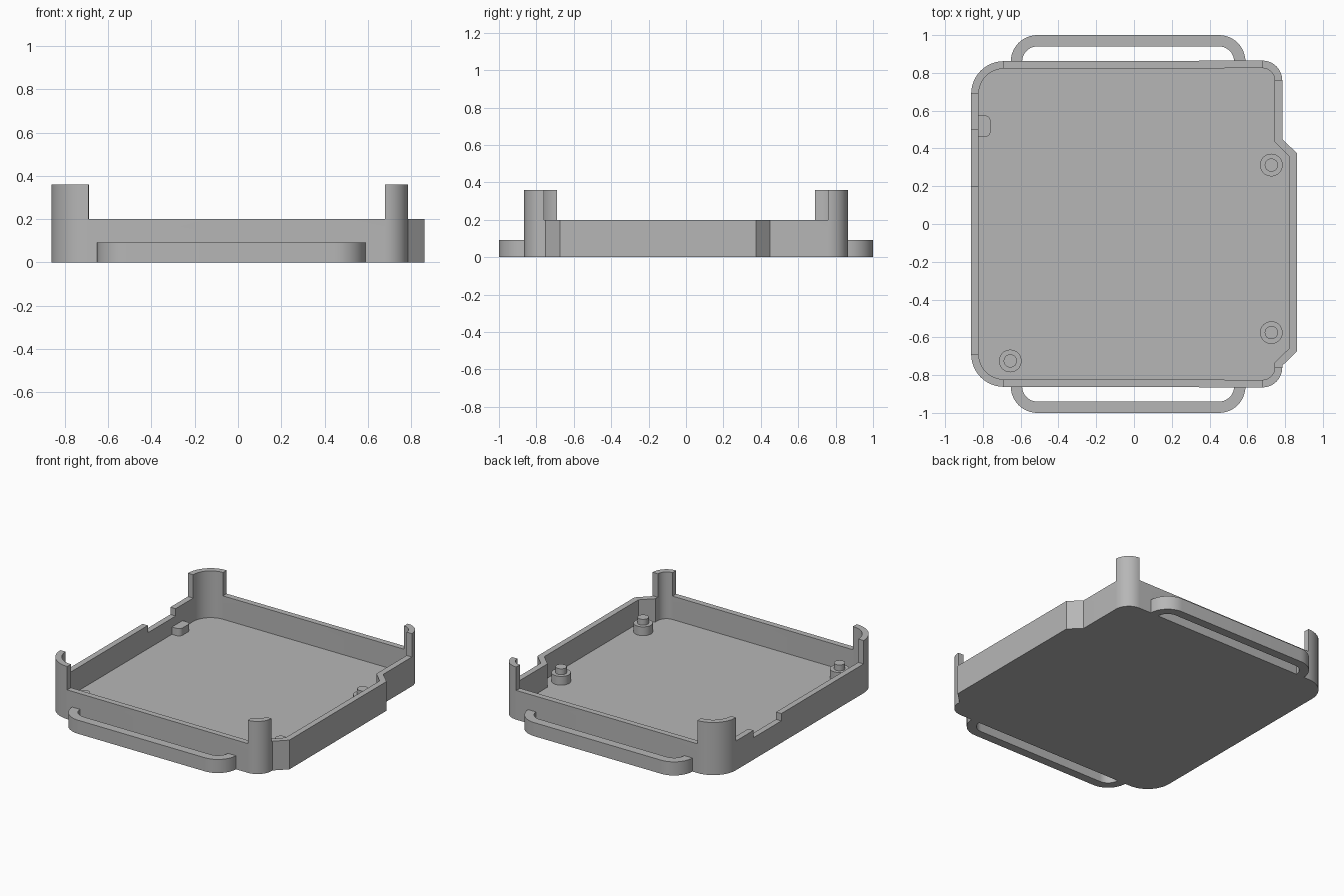
import bpy, bmesh
from math import sin, cos, radians, tau
from mathutils import Vector

cube = bpy.data.objects.get("Cube")
if cube:
    bpy.data.objects.remove(cube, do_unlink=True)

grey = bpy.data.materials.new("plain grey")
grey.use_nodes = True
GREY = (0.47, 0.47, 0.47, 1)
grey.diffuse_color = GREY
grey.node_tree.nodes["Principled BSDF"].inputs["Base Color"].default_value = GREY

WALL, FLOOR, RIM, POST, NOTCH = 0.04, 0.04, 0.2, 0.36, 0.15


def finish(name, bm):
    bmesh.ops.remove_doubles(bm, verts=bm.verts, dist=0.0001)
    bmesh.ops.recalc_face_normals(bm, faces=bm.faces)
    mesh = bpy.data.meshes.new(name)
    bm.to_mesh(mesh)
    bm.free()
    mesh.materials.append(grey)
    obj = bpy.data.objects.new(name, mesh)
    bpy.context.collection.objects.link(obj)
    bpy.ops.object.select_all(action='DESELECT')
    obj.select_set(True)
    bpy.context.view_layer.objects.active = obj
    bpy.ops.object.shade_smooth_by_angle(angle=radians(30))
    return obj


def arc(cx, cy, r, start, end, steps=12):
    return [Vector((cx + r * cos(radians(start + (end - start) * i / steps)),
                    cy + r * sin(radians(start + (end - start) * i / steps))))
            for i in range(steps + 1)]


def inset(points, d):
    """Mitred inward offset of a counter-clockwise outline."""
    result = []
    for i, p in enumerate(points):
        a = (p - points[i - 1]).normalized()
        b = (points[(i + 1) % len(points)] - p).normalized()
        na, nb = Vector((-a.y, a.x)), Vector((-b.y, b.x))
        result.append(p + (na + nb) * d / (1 + na.dot(nb)))
    return result


def face(bm, *coords):
    bm.faces.new([bm.verts.new(c) for c in coords])


def extrude(name, points, z0, z1):
    bm = bmesh.new()
    base = bm.faces.new([bm.verts.new((p.x, p.y, z0)) for p in points])
    top = bmesh.ops.extrude_face_region(bm, geom=[base], use_keep_orig=True)
    verts = [g for g in top["geom"] if isinstance(g, bmesh.types.BMVert)]
    bmesh.ops.translate(bm, verts=verts, vec=(0, 0, z1 - z0))
    return finish(name, bm)


# Tray outline: large left corners, small right corners, bulge on the right
outline = (arc(0.68, 0.76, 0.105, 0, 90) + arc(-0.69, 0.69, 0.172, 90, 180)
           + [Vector((-0.862, 0.5)), Vector((-0.862, 0.2))]
           + arc(-0.69, -0.69, 0.172, 180, 270) + arc(0.68, -0.76, 0.105, -90, 0)
           + [Vector(p) for p in ((0.785, -0.75), (0.862, -0.675),
                                  (0.862, 0.375), (0.785, 0.45))])
inner = inset(outline, WALL)


def wall_height(p):
    if (p.x < -0.69 and abs(p.y) > 0.69) or (p.x > 0.68 and abs(p.y) > 0.76):
        return POST
    if p.x < -0.85 and 0.2 < p.y < 0.5:
        return NOTCH
    return RIM


# Tray: floor plus a wall whose height changes along the outline
bm = bmesh.new()
n = len(outline)
heights = [wall_height((outline[i] + outline[(i + 1) % n]) / 2) for i in range(n)]
levels = [0, FLOOR, NOTCH, RIM, POST]
face(bm, *[(p.x, p.y, 0) for p in outline])
face(bm, *[(p.x, p.y, FLOOR) for p in inner])
for i in range(n):
    j = (i + 1) % n
    a, b, c, d = outline[i], outline[j], inner[j], inner[i]
    h = heights[i]
    for lo, hi in zip(levels, levels[1:]):
        if hi > h:
            break
        sides = [(a, b)]
        if lo >= FLOOR:
            sides.append((c, d))
        if heights[i - 1] < hi:
            sides.append((d, a))
        if heights[j] < hi:
            sides.append((b, c))
        for p, q in sides:
            face(bm, (*p, lo), (*q, lo), (*q, hi), (*p, hi))
    face(bm, (*a, h), (*b, h), (*c, h), (*d, h))
finish("tray", bm)

# Strap handles on the front and back
for name, s in (("front_handle", -1), ("back_handle", 1)):
    loop = []
    for r, order in ((0.14, 1), (0.08, -1)):
        path = arc(0.45, 0.86, r, 0, 90) + arc(-0.512, 0.86, r, 90, 180)
        loop += path[::order]
    extrude(name, [Vector((p.x, s * p.y)) for p in loop], 0, 0.093)

# Small rounded tab beside the wall notch
extrude("side_tab", [Vector((-0.822, 0.46))] + arc(-0.79, 0.49, 0.03, -90, 0, 6)
        + arc(-0.79, 0.545, 0.03, 0, 90, 6) + [Vector((-0.822, 0.575))], FLOOR, 0.09)


# Stepped standoffs with locating pins
def standoff(name, x, y, sides=32):
    bm = bmesh.new()
    profile = [(0.06, FLOOR), (0.06, 0.1), (0.035, 0.1), (0.035, 0.14)]
    rings = [[bm.verts.new((x + r * cos(tau * k / sides), y + r * sin(tau * k / sides), z))
              for k in range(sides)] for r, z in profile]
    for lower, upper in zip(rings, rings[1:]):
        for k in range(sides):
            m = (k + 1) % sides
            bm.faces.new((lower[k], lower[m], upper[m], upper[k]))
    bm.faces.new(rings[-1])
    finish(name, bm)


standoff("front_right_standoff", -0.655, -0.725)
standoff("front_left_standoff", 0.727, -0.575)
standoff("back_left_standoff", 0.727, 0.312)
